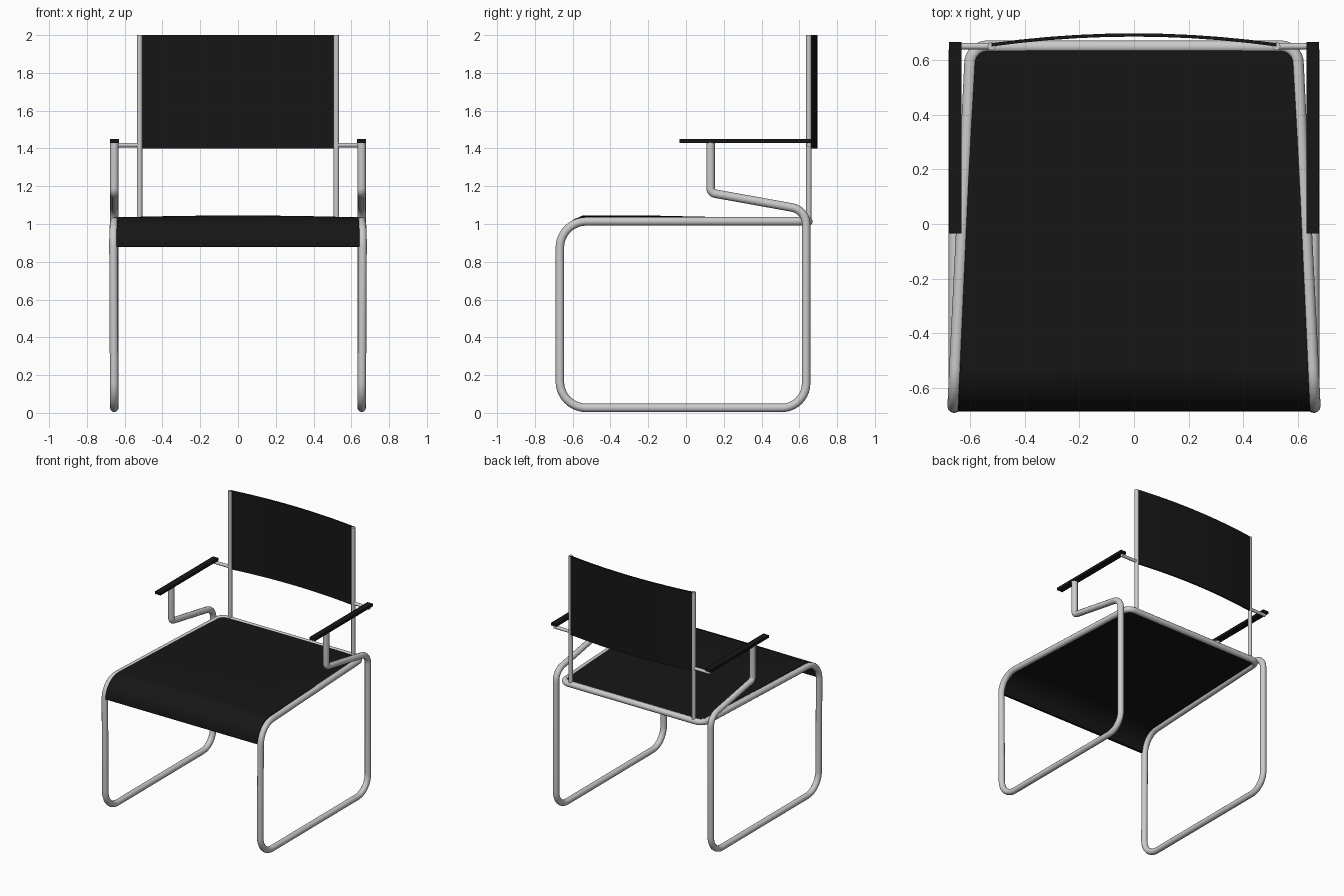
import bpy, bmesh
from math import sin, cos, pi, tan
from mathutils import Vector

if "Cube" in bpy.data.objects:
    bpy.data.objects.remove(bpy.data.objects["Cube"])

black = bpy.data.materials.new("black")
black.diffuse_color = (0.008, 0.008, 0.008, 1)
black.use_nodes = True
black.node_tree.nodes["Principled BSDF"].inputs["Base Color"].default_value = black.diffuse_color


def rounded(points, steps=10):
    """Fillet a 3D path given as (x, y, z, corner_radius)."""
    out = [Vector(points[0][:3])]
    for a, p, b in zip(points, points[1:], points[2:]):
        c, r = Vector(p[:3]), p[3]
        u = (Vector(a[:3]) - c).normalized()
        v = (Vector(b[:3]) - c).normalized()
        half = u.angle(v) / 2
        centre = c + (u + v).normalized() * r / sin(half)
        d0 = c + u * r / tan(half) - centre
        d1 = c + v * r / tan(half) - centre
        sweep = d0.angle(d1)
        for i in range(steps + 1):
            t = i / steps
            out.append(centre + (d0 * sin((1 - t) * sweep) + d1 * sin(t * sweep)) / sin(sweep))
    out.append(Vector(points[-1][:3]))
    return out


def tube(name, path, radius):
    cu = bpy.data.curves.new(name, 'CURVE')
    cu.dimensions = '3D'
    cu.bevel_depth = radius
    cu.bevel_resolution = 4
    cu.use_fill_caps = True
    sp = cu.splines.new('POLY')
    sp.points.add(len(path) - 1)
    for pt, co in zip(sp.points, path):
        pt.co = (*co, 1)
    ob = bpy.data.objects.new(name, cu)
    bpy.context.collection.objects.link(ob)
    bpy.ops.object.select_all(action='DESELECT')
    ob.select_set(True)
    bpy.context.view_layer.objects.active = ob
    bpy.ops.object.convert(target='MESH')
    bpy.ops.object.shade_smooth_by_angle(angle=0.7)
    return ob


def sheet(name, rows, thickness):
    """Skin a grid of points and thicken it evenly."""
    bm = bmesh.new()
    vs = [[bm.verts.new(p) for p in row] for row in rows]
    for r0, r1 in zip(vs, vs[1:]):
        for i in range(len(r0) - 1):
            bm.faces.new((r0[i], r0[i + 1], r1[i + 1], r1[i]))
    me = bpy.data.meshes.new(name)
    bm.to_mesh(me)
    bm.free()
    me.materials.append(black)
    ob = bpy.data.objects.new(name, me)
    bpy.context.collection.objects.link(ob)
    mod = ob.modifiers.new("thickness", 'SOLIDIFY')
    mod.thickness = thickness
    bpy.ops.object.select_all(action='DESELECT')
    ob.select_set(True)
    bpy.context.view_layer.objects.active = ob
    bpy.ops.object.modifier_apply(modifier=mod.name)
    bpy.ops.object.shade_smooth_by_angle(angle=0.5)
    return ob


# One continuous tube: arm support, rear leg, runner, front leg, seat rail, mirrored
half = [(0.655, 0.13, 1.432, 0), (0.655, 0.13, 1.165, 0.03), (0.655, 0.636, 1.074, 0.09),
        (0.655, 0.636, 0.0265, 0.13), (0.655, -0.668, 0.0265, 0.14),
        (0.66, -0.668, 1.014, 0.14), (0.595, 0.648, 1.014, 0.06)]
tube("frame", rounded(half + [(-x, y, z, r) for x, y, z, r in reversed(half)]), 0.0225)

# Seat between the rails, slightly crowned, rolling over the front
profile = [(0.635, 1.028), (0.25, 1.031), (-0.15, 1.034)]
profile += [(-0.53 - 0.155 * sin(a), 0.88 + 0.155 * cos(a))
            for a in [i * pi / 24 for i in range(13)]]
N = 10
cols = [2 * i / N - 1 for i in range(N + 1)]
rows = []
for y, z in profile:
    w = 0.584 + (0.635 - y) * 0.045
    crown = 0.01 if z > 1.03 and y < 0.2 else 0.004 if z > 1.02 else 0
    rows.append([(w * s, y, z + crown * (1 - s * s)) for s in reversed(cols)])
sheet("seat", rows, 0.02)

# Backrest sling bowed backwards between the posts
rows = [[(0.52 * s, 0.649 + 0.036 * (1 - s * s), z) for s in cols] for z in (1.40, 2.0)]
sheet("backrest", rows, 0.012)

for side, s in (("right", 1), ("left", -1)):
    # Back post and rod joining it to the armrest
    tube(side + "_back_post", [(s * 0.521, 0.65, 1.01), (s * 0.521, 0.65, 2.0)], 0.0145)
    tube(side + "_arm_rod", [(s * 0.521, 0.65, 1.418), (s * 0.66, 0.65, 1.418)], 0.012)
    # Armrest
    bpy.ops.mesh.primitive_cube_add(size=1, location=(s * 0.654, 0.315, 1.44))
    arm = bpy.context.object
    arm.name = side + "_armrest"
    arm.scale = (0.046, 0.70, 0.02)
    arm.data.materials.append(black)
